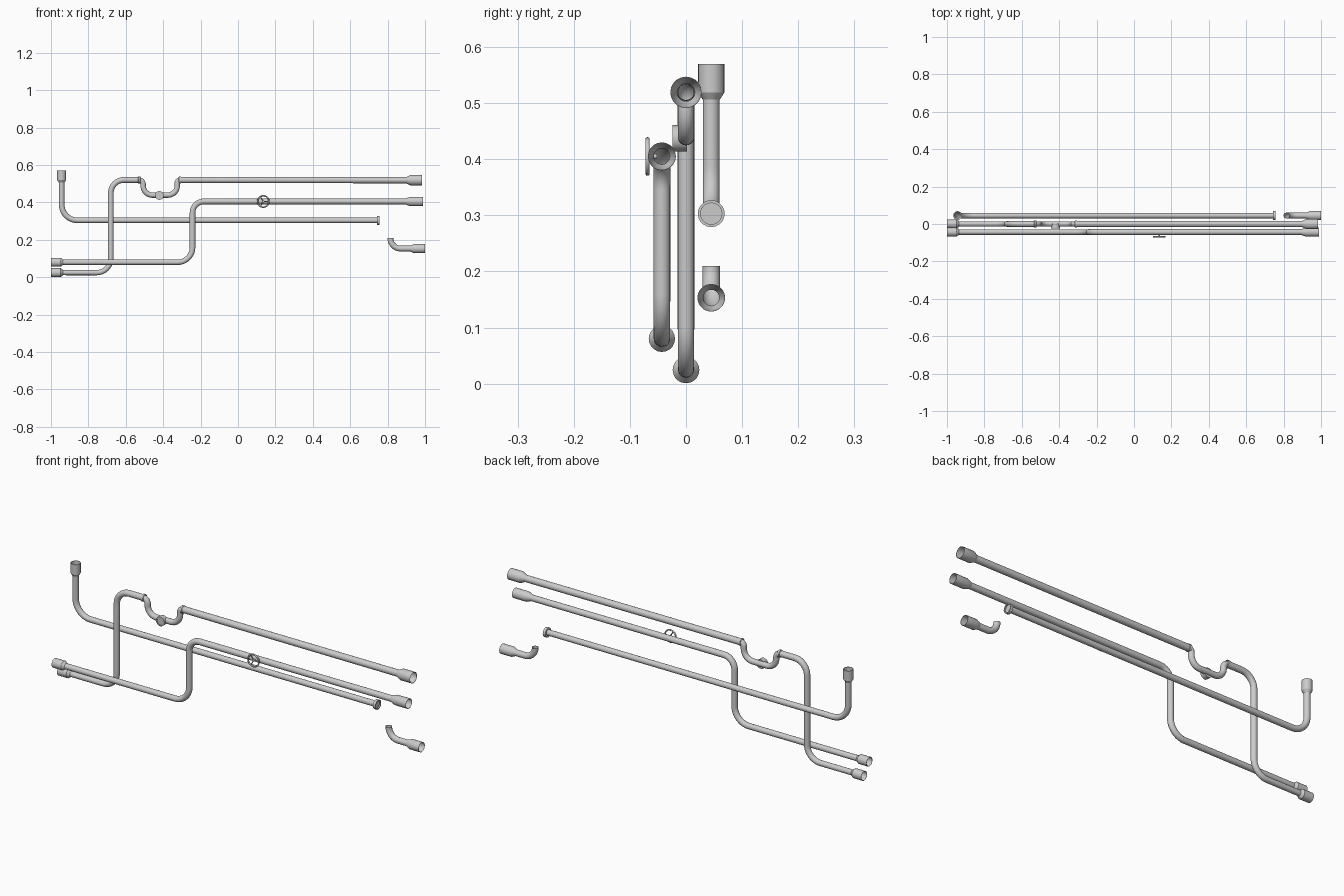
import bpy, bmesh, math
from mathutils import Vector

if "Cube" in bpy.data.objects:
    bpy.data.objects.remove(bpy.data.objects["Cube"])

SIDES = 20


def finish(name, bm, angle=40):
    bmesh.ops.recalc_face_normals(bm, faces=bm.faces[:])
    me = bpy.data.meshes.new(name)
    bm.to_mesh(me)
    bm.free()
    ob = bpy.data.objects.new(name, me)
    bpy.context.collection.objects.link(ob)
    bpy.ops.object.select_all(action='DESELECT')
    bpy.context.view_layer.objects.active = ob
    ob.select_set(True)
    bpy.ops.object.shade_smooth_by_angle(angle=math.radians(angle))
    return ob


def add_rings(bm, rings, closed=False):
    # rings: (centre, normal axis u, normal axis v, radius)
    loops = []
    for c, u, v, r in rings:
        loops.append([bm.verts.new(c + (u * math.cos(a) + v * math.sin(a)) * r)
                      for a in (2 * math.pi * i / SIDES for i in range(SIDES))])
    for a, b in zip(loops, loops[1:]):
        for i in range(SIDES):
            j = (i + 1) % SIDES
            bm.faces.new((a[i], a[j], b[j], b[i]))
    return loops


def pipe(name, y, pts, r0=0.0145, r1=None):
    """Tube along x,z corners; each corner is (x, z, bend radius)."""
    r1 = r1 or r0
    path = []
    for i, (x, z, bend) in enumerate(pts):
        p = Vector((x, y, z))
        if bend == 0:
            path.append(p)
            continue
        a = (Vector((pts[i-1][0], y, pts[i-1][1])) - p).normalized()
        b = (Vector((pts[i+1][0], y, pts[i+1][1])) - p).normalized()
        c = p + (a + b) * bend
        for k in range(11):
            t = k / 10 * math.pi / 2
            path.append(c - b * bend * math.cos(t) - a * bend * math.sin(t))
    side = Vector((0, 1, 0))
    rings = []
    n = len(path) - 1
    for i, p in enumerate(path):
        t = (path[min(i + 1, n)] - path[max(i - 1, 0)]).normalized()
        rings.append((p, side, t.cross(side), r0 + (r1 - r0) * i / n))
    bm = bmesh.new()
    add_rings(bm, rings)
    return finish(name, bm)


def lathe(name, origin, axis, profile, cap=False):
    """Spin (distance, radius) pairs around an axis."""
    o, d = Vector(origin), Vector(axis)
    u = Vector((0, 0, 1)) if abs(d.z) < 0.5 else Vector((1, 0, 0))
    v = d.cross(u)
    bm = bmesh.new()
    loops = add_rings(bm, [(o + d * t, u, v, r) for t, r in profile])
    if cap:
        bm.faces.new(loops[0])
        bm.faces.new(loops[-1])
    return finish(name, bm, 30)


def socket(name, mouth, axis, length, R, r, taper):
    """Open bell; mouth is the outer end, axis points outwards."""
    w = 0.0012
    lathe(name, mouth, axis, [(-length, r), (-length + taper, R), (0, R),
                              (0, R - w), (-length + taper, R - w), (-length, r - w)])


YA, YB, YC = 0.0, -0.043, 0.045

# Middle pipe: rises, dips through a U-bend, then runs to the right
pipe("middle_pipe_riser", YA, [(-0.95, 0.0245, 0), (-0.68, 0.0245, 0.075),
                               (-0.68, 0.52, 0.07), (-0.525, 0.52, 0)], 0.014, 0.0155)
pipe("middle_pipe_dip", YA, [(-0.535, 0.52, 0), (-0.507, 0.52, 0.026), (-0.507, 0.439, 0.05),
                             (-0.325, 0.439, 0.05), (-0.325, 0.52, 0.018), (-0.3, 0.52, 0)], 0.0145)
pipe("middle_pipe_run", YA, [(-0.31, 0.52, 0), (0.92, 0.519, 0)], 0.0165, 0.017)
for nm, x in (("left", -0.528), ("right", -0.31)):
    lathe("dip_collar_" + nm, (x, YA, 0.52), (1, 0, 0),
          [(-0.007, 0.0155), (-0.005, 0.0185), (0.005, 0.0185), (0.007, 0.0155)])
socket("middle_socket_left", (-1, YA, 0.0245), (-1, 0, 0), 0.065, 0.0238, 0.014, 0.013)
socket("middle_socket_right", (0.985, YA, 0.519), (1, 0, 0), 0.085, 0.028, 0.017, 0.022)

# Inspection cap on the dip
lathe("dip_inspection_cap", (-0.42, YA, 0.437), (0, -1, 0),
      [(-0.002, 0.0235), (0.024, 0.0235), (0.024, 0.019), (0.021, 0.019)], cap=True)

# Front pipe with a single step up
pipe("front_pipe", YB, [(-0.95, 0.08, 0), (-0.243, 0.08, 0.08),
                        (-0.243, 0.405, 0.06), (0.92, 0.405, 0)], 0.0145, 0.0155)
socket("front_socket_left", (-1, YB, 0.08), (-1, 0, 0), 0.065, 0.0235, 0.0145, 0.013)
socket("front_socket_right", (0.99, YB, 0.405), (1, 0, 0), 0.095, 0.025, 0.0155, 0.025)

# Hand wheel: rim, three spokes, stem
wx, wy, wz = 0.135, -0.0685, 0.405
bpy.ops.mesh.primitive_torus_add(major_radius=0.0305, minor_radius=0.004, major_segments=28,
                                 minor_segments=10, location=(wx, wy, wz),
                                 rotation=(math.pi / 2, 0, 0))
bpy.context.object.name = "wheel_rim"
bpy.ops.object.shade_smooth()
lathe("wheel_stem", (wx, wy - 0.003, wz), (0, 1, 0),
      [(0, 0.006), (0.007, 0.006), (0.007, 0.004), (0.02, 0.004)], cap=True)
for i in range(3):
    a = math.pi / 2 + i * 2 * math.pi / 3 + math.pi / 6
    lathe(f"wheel_spoke_{i + 1}", (wx, wy, wz), (math.cos(a), 0, math.sin(a)),
          [(0, 0.003), (0.0305, 0.003)], cap=True)

# Rear pipe: upright socket on the left, flanged end on the right
pipe("rear_pipe", YC, [(-0.943, 0.52, 0), (-0.943, 0.304, 0.085), (0.75, 0.304, 0)], 0.015, 0.0145)
socket("rear_socket_top", (-0.943, YC, 0.57), (0, 0, 1), 0.064, 0.0235, 0.015, 0.013)
lathe("rear_flange", (0.742, YC, 0.303), (1, 0, 0),
      [(0, 0.0145), (0, 0.024), (0.014, 0.024), (0.014, 0.019), (0.008, 0.019)], cap=True)

# Detached elbow piece, open at the broken end
pipe("loose_elbow", YC, [(0.815, 0.21, 0), (0.815, 0.153, 0.055), (0.93, 0.153, 0)], 0.0155, 0.0155)
socket("loose_elbow_socket", (1, YC, 0.153), (1, 0, 0), 0.08, 0.0248, 0.0155, 0.022)
